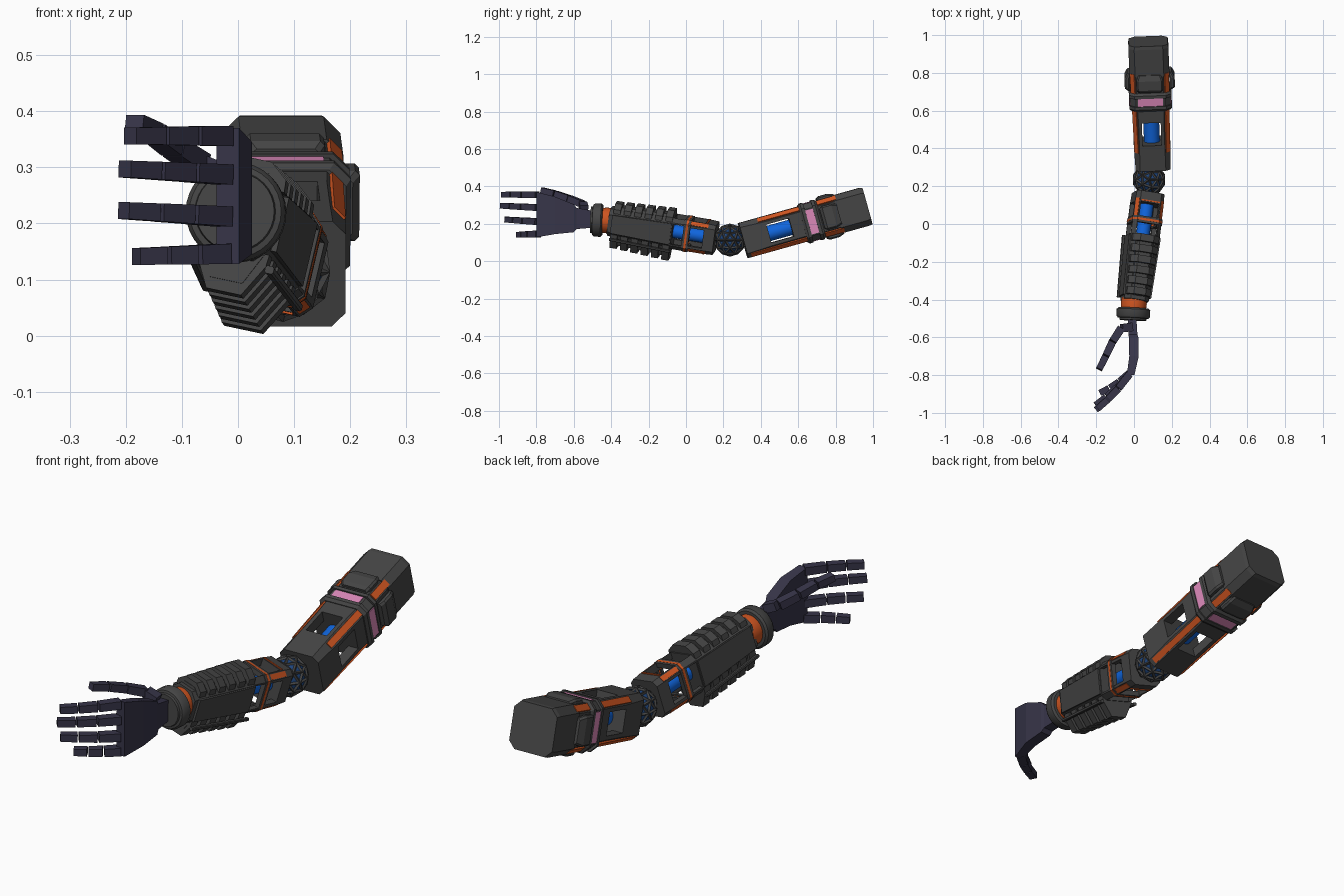
import bpy, bmesh, math
from mathutils import Matrix, Vector

if "Cube" in bpy.data.objects:
    bpy.data.objects.remove(bpy.data.objects["Cube"])


def material(name, rgb):
    m = bpy.data.materials.new(name)
    m.diffuse_color = (*rgb, 1)
    m.use_nodes = True
    m.node_tree.nodes["Principled BSDF"].inputs["Base Color"].default_value = m.diffuse_color
    return m


GREY = material("dark_grey", (0.06, 0.06, 0.06))
ORANGE = material("orange", (0.62, 0.09, 0.015))
BLUE = material("blue", (0.005, 0.13, 0.72))
NAVY = material("deep_blue", (0.015, 0.065, 0.22))
PINK = material("pink", (0.72, 0.25, 0.49))
HAND = material("dark_violet", (0.038, 0.035, 0.066))


def frame(p, q, roll=0.0):
    """Local y runs from p to q, local z points up."""
    p, q = Vector(p), Vector(q)
    d = (q - p).normalized()
    r = d.cross(Vector((0, 0, 1))).normalized()
    m = Matrix((r, d, r.cross(d))).transposed().to_4x4()
    m.translation = p
    return m @ Matrix.Rotation(roll, 4, 'Y')


def loft(name, mat, m, sections):
    """Skin a list of (y, [(x, z), ...]) sections and cap both ends."""
    bm = bmesh.new()
    rings = [[bm.verts.new(m @ Vector((x, y, z))) for x, z in pts] for y, pts in sections]
    n = len(rings[0])
    for a, b in zip(rings, rings[1:]):
        for i in range(n):
            j = (i + 1) % n
            bm.faces.new((a[i], a[j], b[j], b[i]))
    bm.faces.new(rings[0])
    bm.faces.new(rings[-1])
    bmesh.ops.recalc_face_normals(bm, faces=bm.faces)
    me = bpy.data.meshes.new(name)
    bm.to_mesh(me)
    bm.free()
    me.materials.append(mat)
    ob = bpy.data.objects.new(name, me)
    bpy.context.collection.objects.link(ob)
    return ob


def octa(w, h, c, x=0, z=0):
    q = [(w, h - c), (w - c, h), (c - w, h), (-w, h - c), (-w, c - h), (c - w, -h), (w - c, -h), (w, c - h)]
    return [(x + a, z + b) for a, b in q]


def rect(x0, x1, z0, z1):
    return [(x0, z0), (x1, z0), (x1, z1), (x0, z1)]


def circle(r, n=32):
    return [(r * math.cos(2 * math.pi * i / n), r * math.sin(2 * math.pi * i / n)) for i in range(n)]


def smooth(ob):
    bpy.ops.object.select_all(action='DESELECT')
    ob.select_set(True)
    bpy.context.view_layer.objects.active = ob
    bpy.ops.object.shade_smooth_by_angle(angle=math.radians(35))


CORNERS = [(1, 1), (-1, 1), (-1, -1), (1, -1)]


def posts(name, m, y0, y1, w, h, c, win, mat=GREY):
    """Four chamfered corner posts that leave a window on each side."""
    for sx, sz in CORNERS:
        pts = [(w, h - c), (w - c, h), (win, h), (win, win), (w, win)]
        pts = [(sx * x, sz * z) for x, z in pts]
        loft(name, mat, m, [(y0, pts), (y1, pts)])


def hoop(name, mat, m, y0, y1, w, h, c, win, t):
    """Square hoop: corner posts joined by bars of depth t."""
    posts(name, m, y0, y1, w, h, c, win, mat)
    for s in (-1, 1):
        for pts in (rect(s * (w - t), s * w, -win, win), rect(-win, win, s * (h - t), s * h)):
            loft(name, mat, m, [(y0, pts), (y1, pts)])


def corner_strips(name, m, y0, y1, a, b, c, t=0.004, corners=CORNERS):
    """Narrow orange strips lying on the chamfers; a, b are (half width, half height)."""
    e, f = c * .16, c * .84
    for sx, sz in corners:
        secs = []
        for y, (w, h) in ((y0, a), (y1, b)):
            pts = [(w - e - t, h - f - t), (w - f - t, h - e - t), (w - f + t, h - e + t), (w - e + t, h - f + t)]
            secs.append((y, [(sx * x, sz * z) for x, z in pts]))
        loft(name, ORANGE, m, secs)


# ---------- upper arm ----------
U = frame((0.10, 0.305, 0.11), (0.075, 0.967, 0.295))
loft("upper_arm_lower_block", GREY, U, [(0, octa(.092, .097, .024)), (.14, octa(.097, .097, .03))])
posts("upper_arm_window_post", U, .14, .265, .097, .097, .03, .050)
loft("upper_arm_middle_block", GREY, U, [(.265, octa(.097, .097, .03)), (.34, octa(.100, .097, .03))])
corner_strips("upper_corner_strip", U, .10, .335, (.096, .097), (.100, .097), .03, corners=CORNERS[:2])
corner_strips("lower_corner_strip", U, .02, .335, (.093, .097), (.100, .097), .028, corners=CORNERS[2:])
smooth(loft("upper_arm_core", BLUE, U, [(.13, circle(.042)), (.275, circle(.042))]))
loft("shoulder_band", GREY, U, [(.33, octa(.104, .100, .03)), (.342, octa(.113, .110, .03)),
                                (.358, octa(.113, .110, .03)), (.358, octa(.107, .102, .03)),
                                (.402, octa(.107, .102, .03)), (.402, octa(.113, .110, .03)),
                                (.418, octa(.113, .110, .03)), (.43, octa(.104, .100, .03))])
loft("shoulder_neck", GREY, U, [(.42, octa(.102, .100, .03)), (.54, octa(.102, .100, .03))])
loft("shoulder_block", GREY, U, [(.52, octa(.106, .104, .03)), (.67, octa(.106, .104, .03)),
                                 (.688, octa(.103, .101, .03))])
corner_strips("shoulder_corner_strip", U, .43, .535, (.104, .102), (.105, .103), .032)
for s in (-1, 1):
    # pink plates in the band groove and clamps on all four sides
    loft("pink_side_plate", PINK, U, [(y, rect(s * .104, s * .1105, -.066, .066)) for y in (.359, .401)])
    loft("pink_flat_plate", PINK, U, [(y, rect(-.066, .066, s * .100, s * .105)) for y in (.359, .401)])
    loft("side_clamp", GREY, U, [(.435, octa(.012, .055, .008, s * .108)), (.45, octa(.014, .065, .008, s * .119)),
                                 (.50, octa(.014, .065, .008, s * .119)), (.53, octa(.012, .055, .008, s * .106))])
    loft("flat_clamp", GREY, U, [(.435, octa(.06, .012, .008, 0, s * .098)), (.45, octa(.07, .014, .008, 0, s * .106)),
                                 (.50, octa(.07, .014, .008, 0, s * .106)), (.53, octa(.06, .012, .008, 0, s * .098))])

# ---------- elbow ball: lattice over a dark blue core ----------
for name, mat, rad, sub in (("elbow_core", NAVY, .077, 3), ("elbow_lattice", GREY, .082, 2)):
    bpy.ops.mesh.primitive_ico_sphere_add(subdivisions=sub, radius=rad, location=(.08, .235, .113))
    ob = bpy.context.object
    ob.name = name
    ob.data.materials.append(mat)
    if name == "elbow_lattice":
        w = ob.modifiers.new("lattice", 'WIREFRAME')
        w.thickness = .013
    else:
        smooth(ob)

# ---------- forearm ----------
F = frame((0.075, 0.16, 0.123), (0.0, -0.43, 0.22), math.radians(-12))
loft("forearm_elbow_block", GREY, F, [(0, octa(.075, .081, .02)), (.06, octa(.078, .084, .022))])
posts("forearm_rear_post", F, .06, .135, .078, .084, .022, .050)
hoop("forearm_hoop", GREY, F, .135, .146, .081, .087, .022, .050, .022)
hoop("forearm_orange_hoop", ORANGE, F, .146, .158, .082, .088, .022, .050, .016)
hoop("forearm_hoop", GREY, F, .158, .170, .081, .087, .022, .050, .022)
posts("forearm_front_post", F, .17, .235, .079, .085, .022, .056)
corner_strips("forearm_corner_strip", F, .04, .135, (.077, .083), (.078, .084), .024, .003)
smooth(loft("forearm_core", BLUE, F, [(.05, circle(.036)), (.24, circle(.036))]))
for s in (-1, 1):
    loft("forearm_trim", ORANGE, F, [(y, rect(-.05, .05, s * .08, s * .0875)) for y in (.047, .054)])
loft("forearm_body", GREY, F, [(.23, octa(.079, .085, .025)), (.50, octa(.070, .078, .025)),
                               (.58, octa(.066, .074, .028))])
for s in (-1, 1):
    # flat side armour
    loft("forearm_side_plate", GREY, F, [(.235, rect(s * .07, s * .086, -.058, .058)),
                                         (.56, rect(s * .06, s * .077, -.05, .05))])
    # open rails along the lower corners
    loft("forearm_rail", GREY, F, [(.225, octa(.008, .007, .003, s * .084, -.094)),
                                   (.56, octa(.008, .007, .003, s * .072, -.084))])
# ribbed armour above and below
for side, top in ((1, .120), (-1, .156)):
    for i in range(6):
        y = .235 + i * .057
        k = 1 - .022 * i
        prof = [(-.074, .065), (-.072, .090), (-.036, top), (.036, top), (.072, .090), (.074, .065)]
        prof = [(x * k, side * z * k) for x, z in prof]
        loft("armour_rib", GREY, F, [(y, prof), (y + .038, prof)])
    under = [(-.066, .065), (-.034, top - .022), (.034, top - .022), (.066, .065)]
    loft("armour_bed", GREY, F, [(.235, [(x, side * z) for x, z in under]),
                                 (.56, [(x * .88, side * z * .88) for x, z in under])])

# ---------- wrist ----------
W = frame((0.0, -0.40, 0.217), (-0.006, -0.52, 0.222))
smooth(loft("wrist_ring", ORANGE, W, [(-.01, circle(.064)), (.02, circle(.069)), (.05, circle(.066))]))
smooth(loft("wrist_drum", GREY, W, [(.045, circle(.08)), (.053, circle(.089)), (.088, circle(.089)),
                                    (.098, circle(.082)), (.100, circle(.072)), (.110, circle(.070))]))

# ---------- hand ----------
I = Matrix.Identity(4)
palm = [(-.49, -.010, .022, .180, .268), (-.585, -.006, .024, .172, .285), (-.60, -.002, .025, .155, .305),
        (-.70, .000, .025, .145, .345), (-.80, -.018, .020, .128, .370)]
loft("palm", HAND, I, [(y, rect(x - w, x + w, a, b)) for y, x, w, a, b in palm])


def digit(name, pts, w, h):
    """Chain of tapering blocks with small gaps at the joints."""
    for i, (p, q) in enumerate(zip(pts, pts[1:])):
        m = frame(p, q)
        n = (Vector(q) - Vector(p)).length
        a, b = 1 - .06 * i, .95 - .06 * i
        loft(name, HAND, m, [(.003, rect(-w * a, w * a, -h * a, h * a)),
                             (n - .003, rect(-w * b, w * b, -h * b, h * b))])


fingers = {"index_finger": ((-.022, -.793, .356), (-.194, -.980, .356)),
           "middle_finger": ((-.022, -.793, .287), (-.204, -.985, .297)),
           "ring_finger": ((-.022, -.793, .212), (-.206, -.960, .223)),
           "little_finger": ((-.022, -.788, .146), (-.184, -.896, .141))}
for name, (p, q) in fingers.items():
    p, q = Vector(p), Vector(q)
    bow = (0, .012, .010, 0)
    pts = [p.lerp(q, t) - Vector((-b, b, 0)) * .5 for t, b in zip((0, .38, .70, 1), bow)]
    digit(name, pts, .020, .018)
digit("thumb", [(-.010, -.545, .280), (-.068, -.552, .305), (-.115, -.625, .336),
                (-.150, -.700, .362), (-.186, -.772, .380)], .023, .019)
